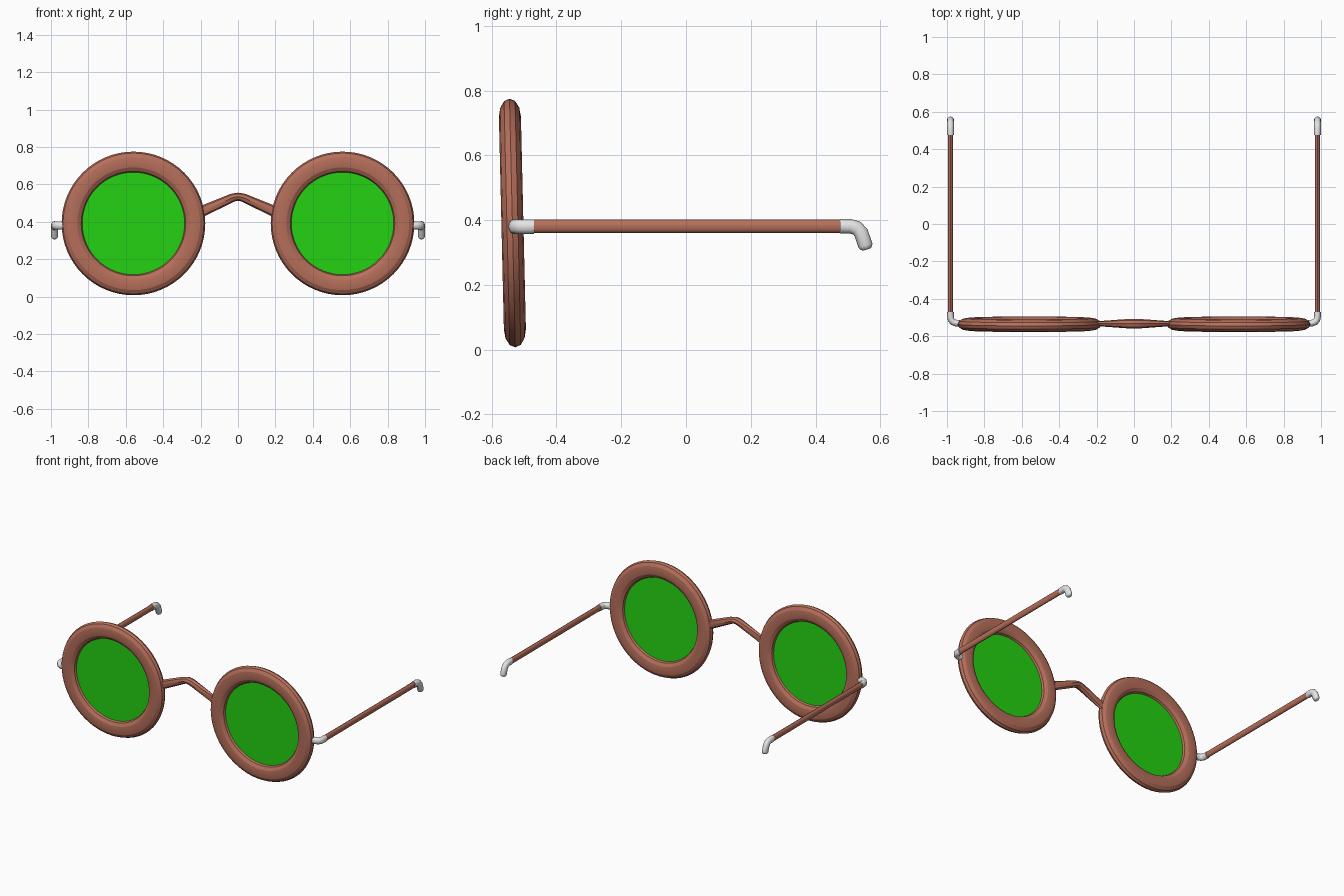
import bpy, bmesh, math
from mathutils import Vector, Matrix

if "Cube" in bpy.data.objects:
    bpy.data.objects.remove(bpy.data.objects["Cube"])


def material(name, rgb):
    m = bpy.data.materials.new(name)
    m.diffuse_color = (*rgb, 1)
    m.use_nodes = True
    m.node_tree.nodes["Principled BSDF"].inputs["Base Color"].default_value = m.diffuse_color
    return m


COPPER = material("copper brown", (0.47, 0.16, 0.105))
GREEN = material("lens green", (0.018, 0.66, 0.006))
WHITE = material("light grey", (0.78, 0.78, 0.78))

TILT = Matrix.Rotation(0.0234, 4, 'X')
CENTRE = Vector((0.559, -0.536, 0.391))


def finish(name, bm, mat, angle):
    bmesh.ops.recalc_face_normals(bm, faces=bm.faces)
    me = bpy.data.meshes.new(name)
    bm.to_mesh(me)
    bm.free()
    me.materials.append(mat)
    ob = bpy.data.objects.new(name, me)
    bpy.context.collection.objects.link(ob)
    bpy.ops.object.select_all(action='DESELECT')
    ob.select_set(True)
    bpy.context.view_layer.objects.active = ob
    bpy.ops.object.shade_smooth_by_angle(angle=math.radians(angle))
    return ob


def skin(bm, rings, closed=False):
    """Join vertex rings with quads; cap the ends unless closed."""
    n = len(rings[0])
    pairs = list(zip(rings, rings[1:]))
    if closed:
        pairs.append((rings[-1], rings[0]))
    for a, b in pairs:
        for i in range(n):
            j = (i + 1) % n
            bm.faces.new((a[i], a[j], b[j], b[i]))
    if not closed:
        bm.faces.new(rings[0])
        bm.faces.new(rings[-1])


def sweep(name, stations, ref, mat, sides=12, angle=40):
    """Elliptical tube: stations are (point, half size along ref, other half size)."""
    bm = bmesh.new()
    pts = [Vector(s[0]) for s in stations]
    ref = Vector(ref)
    rings = []
    for k, (_, a, b) in enumerate(stations):
        t = Vector()
        if k > 0:
            t += (pts[k] - pts[k - 1]).normalized()
        if k < len(pts) - 1:
            t += (pts[k + 1] - pts[k]).normalized()
        u = (ref - t.normalized() * ref.dot(t.normalized())).normalized()
        v = t.normalized().cross(u)
        rings.append([bm.verts.new(pts[k] + u * a * math.cos(w) + v * b * math.sin(w))
                      for w in (2 * math.pi * i / sides for i in range(sides))])
    skin(bm, rings)
    return finish(name, bm, mat, angle)


def rim(name, sx):
    """Flattened ring with a 12-sided cross-section."""
    bm = bmesh.new()
    rings = []
    for i in range(64):
        a = 2 * math.pi * i / 64
        ring = []
        for j in range(12):
            w = 2 * math.pi * j / 12
            r = 0.328 + 0.056 * math.cos(w)
            ring.append(bm.verts.new((r * math.cos(a), 0.034 * math.sin(w), r * math.sin(a))))
        rings.append(ring)
    skin(bm, rings, closed=True)
    place(bm, sx)
    finish(name, bm, COPPER, 22)


def lens(name, sx):
    bm = bmesh.new()
    bmesh.ops.create_cone(bm, cap_ends=True, segments=64, radius1=0.274, radius2=0.274,
                          depth=0.008, matrix=Matrix.Rotation(math.pi / 2, 4, 'X'))
    place(bm, sx)
    finish(name, bm, GREEN, 30)


def place(bm, sx):
    c = Vector((sx * CENTRE.x, CENTRE.y, CENTRE.z))
    bmesh.ops.transform(bm, matrix=Matrix.Translation(c) @ TILT, verts=bm.verts)


# Nose bridge: arched bar, deeper front to back in the middle
half = [(0.20, 0.452, 0.013, 0.030), (0.17, 0.466, 0.015, 0.029),
        (0.035, 0.526, 0.025, 0.023), (0.015, 0.532, 0.026, 0.0215)]
arch = [((-x, -0.533, z), d, h) for x, z, d, h in half]
arch.append(((0, -0.533, 0.534), 0.026, 0.0215))
arch += [((x, -0.533, z), d, h) for x, z, d, h in reversed(half)]
sweep("nose_bridge", arch, (0, 1, 0), COPPER, sides=8, angle=30)

for side, sx in (("left", -1), ("right", 1)):
    rim(side + "_rim", sx)
    lens(side + "_lens", sx)

    # Hinge: elbow from the rim edge into the temple arm
    elbow = [(0.930, -0.531), (0.952, -0.530), (0.968, -0.524),
             (0.978, -0.512), (0.981, -0.495), (0.981, -0.470)]
    sweep(side + "_hinge", [((sx * x, y, 0.380), 0.0225, 0.018) for x, y in elbow],
          (0, 0, 1), WHITE)

    # Temple arm
    sweep(side + "_arm", [((sx * 0.981, y, 0.381), 0.021, 0.0135) for y in (-0.48, 0.49)],
          (0, 0, 1), COPPER)

    # Ear tip bent downward, with a rounded end
    tip = [(0.476, 0.381, 1), (0.508, 0.381, 1), (0.528, 0.375, 1), (0.541, 0.360, 1),
           (0.554, 0.322, 1), (0.5565, 0.314, 0.85), (0.558, 0.309, 0.5)]
    sweep(side + "_ear_tip", [((sx * 0.981, y, z), 0.019 * s, 0.0225 * s) for y, z, s in tip],
          (1, 0, 0), WHITE)
